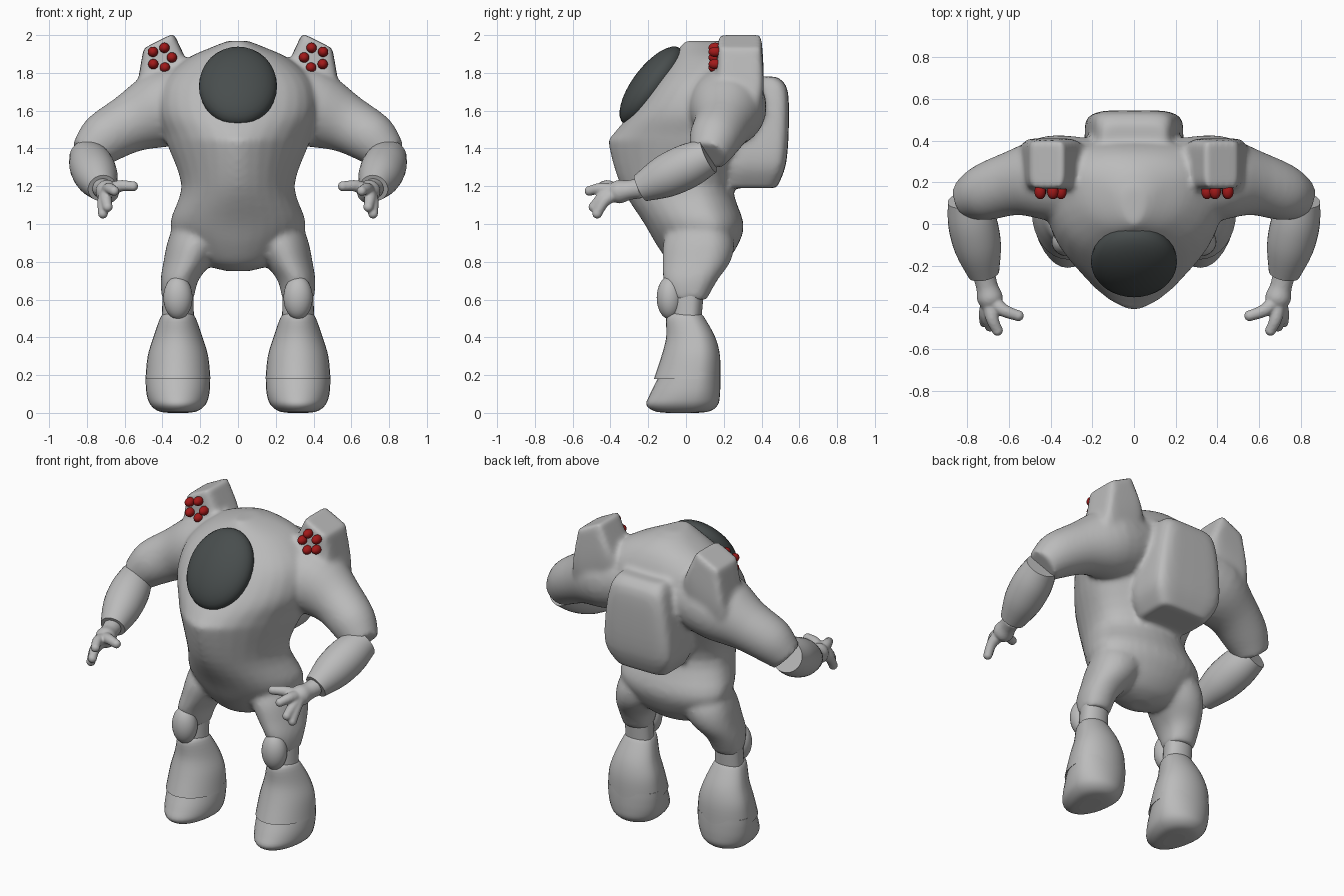
import bpy, bmesh, math
from mathutils import Matrix, Vector

cube = bpy.data.objects.get("Cube")
if cube:
    bpy.data.objects.remove(cube, do_unlink=True)

SIDES = 32
STEPS = 4
ANGLES = [math.tau * i / SIDES for i in range(SIDES)]


def material(name, red, green, blue):
    mat = bpy.data.materials.new(name)
    mat.use_nodes = True
    mat.diffuse_color = (red, green, blue, 1)
    shader = mat.node_tree.nodes["Principled BSDF"]
    shader.inputs["Base Color"].default_value = mat.diffuse_color
    return mat


suit_grey = material("suit grey", 0.5, 0.5, 0.5)
visor_grey = material("visor dark grey", 0.065, 0.075, 0.075)
rocket_red = material("rocket red", 0.36, 0.01, 0.01)


def signed_power(value, exponent):
    return math.copysign(abs(value) ** exponent, value)


def section(z, width, front, back, x=0, power=2, tilt=0):
    """Level superellipse ring, widest towards the back; only its front may be pointed."""
    middle = front + (back - front) * 0.65
    ring = []
    for angle in ANGLES:
        across, along = math.cos(angle), math.sin(angle)
        bend = 2 / (power if along < 0 else max(power, 2))
        dx = width * signed_power(across, bend)
        depth = back - middle if along > 0 else middle - front
        ring.append(Vector((x + dx, middle + depth * signed_power(along, bend), z + tilt * dx)))
    return ring


def tube(points, radii):
    """Round rings along a path."""
    points = [Vector(p) for p in points]
    rings = []
    for i, (point, radius) in enumerate(zip(points, radii)):
        before, after = points[max(i - 1, 0)], points[min(i + 1, len(points) - 1)]
        turn = (after - before).to_track_quat('Z', 'Y')
        rings.append([point + turn @ Vector((radius * math.cos(a), radius * math.sin(a), 0))
                      for a in ANGLES])
    return rings


def spline(rings):
    """Add rings between the given ones along smooth curves."""
    result = []
    last = len(rings) - 1
    for i in range(last):
        quad = rings[max(i - 1, 0)], rings[i], rings[i + 1], rings[min(i + 2, last)]
        for step in range(STEPS):
            t = step / STEPS
            result.append([b + (c - a) * t / 2 + (a * 2 - b * 5 + c * 4 - d) * t * t / 2
                           + (b * 3 - a - c * 3 + d) * t ** 3 / 2 for a, b, c, d in zip(*quad)])
    return result + [rings[last]]


def loft(bm, rings, both=False):
    rows = [[bm.verts.new(point) for point in ring] for ring in spline(rings)]
    for low, high in zip(rows, rows[1:]):
        for i in range(SIDES):
            face = bm.faces.new((low[i - 1], low[i], high[i], high[i - 1]))
            face.smooth = True
    bm.faces.new(rows[0])
    bm.faces.new(rows[-1])
    if both:
        loft(bm, [[Vector((-p.x, p.y, p.z)) for p in ring] for ring in rings])


def ball(bm, centre, size, turn=0):
    place = Matrix.Translation(centre) @ Matrix.Rotation(turn, 4, 'X')
    made = bmesh.ops.create_uvsphere(bm, u_segments=SIDES, v_segments=SIDES // 2, radius=1,
                                     matrix=place @ Matrix.Diagonal((*size, 1)))
    for vert in made["verts"]:
        for face in vert.link_faces:
            face.smooth = True


def finish(name, bm, mat, mirror=True, voxel=0, relaxing=5):
    bmesh.ops.recalc_face_normals(bm, faces=bm.faces)
    mesh = bpy.data.meshes.new(name)
    bm.to_mesh(mesh)
    bm.free()
    mesh.materials.append(mat)
    part = bpy.data.objects.new(name, mesh)
    bpy.context.collection.objects.link(part)
    if voxel:
        blend = part.modifiers.new("Blend", 'REMESH')
        blend.mode = 'VOXEL'
        blend.voxel_size = voxel
        blend.use_smooth_shade = True
        relax = part.modifiers.new("Relax", 'SMOOTH')
        relax.iterations = relaxing
    if mirror:
        part.modifiers.new("Mirror", 'MIRROR').use_mirror_merge = False


# Joints shared by the limbs
shoulder = Vector((0.4, 0.22, 1.61))
elbow = Vector((0.8, 0.12, 1.36))
wrist = Vector((0.72, -0.24, 1.19))
palm = Vector((0.69, -0.36, 1.17))
leg_x = 0.318

# Suit body: torso, shoulders, pods, thighs and backpack blended together
bm = bmesh.new()
loft(bm, [section(0.75, width=0.06, front=0, back=0.12),
          section(0.79, width=0.19, front=-0.08, back=0.2),
          section(0.88, width=0.29, front=-0.15, back=0.27),
          section(1, width=0.36, front=-0.22, back=0.305),
          section(1.2, width=0.3, front=-0.345, back=0.25, power=1.8),
          section(1.42, width=0.375, front=-0.41, back=0.33, power=1.6),
          section(1.47, width=0.39, front=-0.39, back=0.35, power=1.7),
          section(1.6, width=0.43, front=-0.28, back=0.4, power=2.2),
          section(1.75, width=0.4, front=-0.165, back=0.4, power=2.5),
          section(1.87, width=0.28, front=-0.075, back=0.35, power=2.2),
          section(1.94, width=0.13, front=-0.03, back=0.27),
          section(1.97, width=0.05, front=0, back=0.17)])
# Shoulders and upper arms
upper_arm = [(0.15, 0.2, 1.66), shoulder, shoulder.lerp(elbow, 0.45) + Vector((0, 0.02, 0.03)),
             shoulder.lerp(elbow, 0.8) + Vector((0, 0.01, 0.035)), elbow]
loft(bm, tube(upper_arm, [0.2, 0.205, 0.155, 0.135, 0.1]), both=True)
# Launcher pods, flaring into the shoulders
loft(bm, [section(1.6, width=0.17, front=0.06, back=0.4, x=0.38, power=3, tilt=-0.5),
          section(1.72, width=0.155, front=0.13, back=0.41, x=0.395, power=4, tilt=-0.5),
          section(1.82, width=0.125, front=0.16, back=0.41, x=0.405, power=6, tilt=-0.5),
          section(1.97, width=0.08, front=0.17, back=0.4, x=0.42, power=6, tilt=-0.5)], both=True)
# Thighs
loft(bm, [section(1, width=0.15, front=-0.08, back=0.22, x=0.19),
          section(0.9, width=0.15, front=-0.12, back=0.255, x=0.225),
          section(0.8, width=0.13, front=-0.125, back=0.235, x=0.265),
          section(0.7, width=0.1, front=-0.12, back=0.165, x=0.31),
          section(0.6, width=0.085, front=-0.09, back=0.11, x=leg_x)], both=True)
# Backpack
loft(bm, [section(1.19, width=0.17, front=0.2, back=0.48, power=5),
          section(1.32, width=0.235, front=0.2, back=0.53, power=5),
          section(1.55, width=0.22, front=0.2, back=0.545, power=5),
          section(1.72, width=0.185, front=0.2, back=0.535, power=5),
          section(1.78, width=0.15, front=0.2, back=0.48, power=5)])
finish("suit_body", bm, suit_grey, mirror=False, voxel=0.015, relaxing=8)

# Visor, leaning back with the slope of the chest
bm = bmesh.new()
ball(bm, (0, -0.18, 1.73), (0.207, 0.25, 0.105), turn=math.atan2(4, 3))
finish("visor", bm, visor_grey, mirror=False)

# Rockets in a ring on each pod front
bm = bmesh.new()
for i in range(5):
    angle = math.tau * i / 5 + 0.6
    ball(bm, (0.405 + 0.055 * math.cos(angle), 0.155, 1.88 + 0.055 * math.sin(angle)),
         (0.027, 0.036, 0.027))
finish("rockets", bm, rocket_red)

# Forearms
bm = bmesh.new()
forearm = [elbow.lerp(wrist, t) for t in (0, 0.3, 0.65, 1)]
loft(bm, tube(forearm, [0.095, 0.117, 0.112, 0.075]))
finish("forearms", bm, suit_grey)

# Hands: wrist and palm, then a thumb and fingers that arch to their tips
bm = bmesh.new()
loft(bm, tube([wrist, wrist.lerp(palm, 0.5), palm, palm + Vector((0, -0.05, 0))],
              [0.055, 0.052, 0.062, 0.035]))
thumb, index = (0.555, -0.44, 1.2), (0.655, -0.51, 1.175)
middle, little = (0.69, -0.49, 1.09), (0.715, -0.47, 1.055)
for tip in map(Vector, (thumb, index, middle, little)):
    knuckle = palm.lerp(tip, 0.55) + Vector((0.01, -0.01, 0.015))
    loft(bm, tube([palm, knuckle, tip], [0.042, 0.031, 0.026]))
    ball(bm, tip, [0.027] * 3)
finish("hands", bm, suit_grey, voxel=0.007)

# Knees and knee pads
bm = bmesh.new()
loft(bm, [section(0.7, width=0.08, front=-0.07, back=0.1, x=leg_x),
          section(0.48, width=0.085, front=-0.08, back=0.08, x=leg_x)])
finish("knees", bm, suit_grey)
bm = bmesh.new()
ball(bm, (leg_x, -0.085, 0.61), (0.077, 0.07, 0.115))
finish("knee_pads", bm, suit_grey)

# Boots with a hem over the toes
bm = bmesh.new()
loft(bm, [section(0.525, width=0.075, front=-0.085, back=0.08, x=leg_x),
          section(0.5, width=0.095, front=-0.105, back=0.1, x=leg_x),
          section(0.4, width=0.13, front=-0.105, back=0.155, x=leg_x),
          section(0.3, width=0.16, front=-0.13, back=0.18, x=leg_x),
          section(0.18, width=0.172, front=-0.17, back=0.182, x=leg_x)])
finish("boots", bm, suit_grey)

# Feet, rounded under and flush with the boots behind
bm = bmesh.new()
loft(bm, [section(0.22, width=0.169, front=-0.13, back=0.181, x=leg_x),
          section(0.17, width=0.171, front=-0.155, back=0.182, x=leg_x),
          section(0.1, width=0.166, front=-0.19, back=0.18, x=leg_x),
          section(0.045, width=0.147, front=-0.21, back=0.17, x=leg_x),
          section(0.01, width=0.105, front=-0.17, back=0.13, x=leg_x),
          section(0, width=0.05, front=-0.1, back=0.06, x=leg_x)])
finish("feet", bm, suit_grey)
